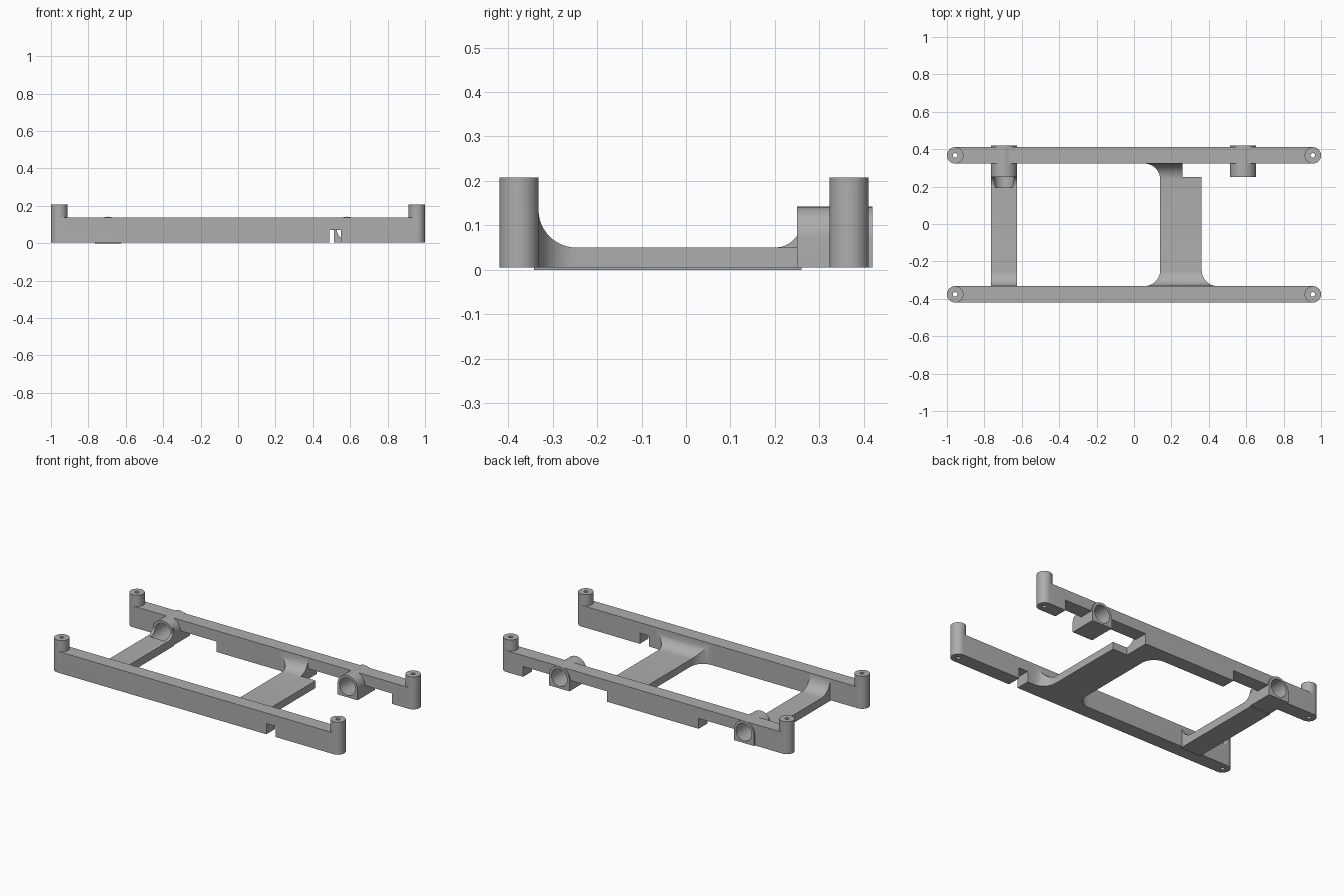
import bpy, bmesh, math
from mathutils import Vector

default = bpy.data.objects.get("Cube")
if default:
    bpy.data.objects.remove(default, do_unlink=True)

grey = bpy.data.materials.new("plain grey")
grey.use_nodes = True
grey.diffuse_color = (0.42, 0.42, 0.42, 1)
grey.node_tree.nodes["Principled BSDF"].inputs["Base Color"].default_value = (0.42, 0.42, 0.42, 1)

POST_X, POST_R, FRONT_Y, REAR_Y = 0.956, 0.044, -0.376, 0.367
BASE, RAIL_TOP, BAR_TOP = 0.005, 0.138, 0.05
BOSS_R, BORE_R, BOSS_Z = 0.07, 0.054, 0.072
BOSS_IN, BOSS_OUT = 0.25, 0.42
BOSS_XS = (-0.695, 0.583)


def prism(name, points, axis, low, high):
    """Extrude an outline given in the two other axes along the named axis."""
    place = {"X": lambda a, b: (low, a, b), "Y": lambda a, b: (a, low, b), "Z": lambda a, b: (a, b, low)}[axis]
    step = Vector([(high - low) * (axis == letter) for letter in "XYZ"])
    bm = bmesh.new()
    face = bm.faces.new([bm.verts.new(place(*p)) for p in points])
    top = bmesh.ops.extrude_face_region(bm, geom=[face])["geom"]
    bmesh.ops.translate(bm, vec=step, verts=[v for v in top if isinstance(v, bmesh.types.BMVert)])
    bmesh.ops.recalc_face_normals(bm, faces=bm.faces)
    mesh = bpy.data.meshes.new(name)
    bm.to_mesh(mesh)
    bm.free()
    obj = bpy.data.objects.new(name, mesh)
    bpy.context.collection.objects.link(obj)
    mesh.materials.append(grey)
    return obj


def arc(a, b, r, start, end, n=12):
    angles = [math.radians(start + (end - start) * i / n) for i in range(n + 1)]
    return [(a + r * math.cos(t), b + r * math.sin(t)) for t in angles]


def box(name, x, y, z):
    return prism(name, [(x[0], y[0]), (x[1], y[0]), (x[1], y[1]), (x[0], y[1])], "Z", *z)


def disc(name, a, b, r, axis, low, high):
    return prism(name, arc(a, b, r, 0, 360, 40)[:-1], axis, low, high)


def combine(target, other, operation):
    mod = target.modifiers.new(operation.lower(), "BOOLEAN")
    mod.operation, mod.object, mod.solver = operation, other, "EXACT"
    bpy.context.view_layer.objects.active = target
    bpy.ops.object.modifier_apply(modifier=mod.name)
    bpy.data.objects.remove(other, do_unlink=True)


def bore(target, x, start=0.195):
    combine(target, disc("bore_cutter", x, BOSS_Z, BORE_R, "Y", start, 0.5), "DIFFERENCE")


# Long rails with rounded ends, corner posts and screw holes
def make_rail(name, y):
    outline = arc(POST_X, y, POST_R, -90, 90) + arc(-POST_X, y, POST_R, 90, 270)
    rail = prism(name, outline, "Z", BASE, RAIL_TOP)
    for x in (-POST_X, POST_X):
        combine(rail, disc("post", x, y, POST_R, "Z", BASE, 0.208), "UNION")
        combine(rail, disc("screw_cutter", x, y, 0.012, "Z", -0.1, 0.3), "DIFFERENCE")
    return rail


front_rail = make_rail("front_rail", FRONT_Y)
notch = [(0.49, -0.1), (0.552, -0.1), (0.552, 0.072), (0.49, 0.072)]
combine(front_rail, prism("notch_cutter", notch, "Y", -0.5, -0.3), "DIFFERENCE")

# Clearances under the rear rail beside the bosses
rear_rail = make_rail("rear_rail", REAR_Y)
for x in ((BOSS_XS[0], -0.375), (0.26, 0.84)):
    combine(rear_rail, box("clearance_cutter", x, (0.3, 0.5), (-0.1, 0.07)), "DIFFERENCE")

# Arched bearing bosses through the rear rail
bosses = []
for side, x in zip(("right", "left"), BOSS_XS):
    arch = arc(x, BOSS_Z, BOSS_R, 0, 180, 24) + [(x - BOSS_R, BASE), (x + BOSS_R, BASE)]
    boss = prism(side + "_bearing_boss", arch, "Y", BOSS_IN, BOSS_OUT)
    bore(boss, x)
    bore(rear_rail, x)
    bosses.append(boss)

# Wide cross bar: side profile with sweeping ends, trimmed to a flared plan
F_IN, R_IN, FILLET = FRONT_Y + POST_R, REAR_Y - POST_R, 0.085
front_sweep = arc(F_IN + FILLET, BAR_TOP + FILLET, FILLET, 180, 270)
rear_sweep = arc(R_IN - FILLET, BAR_TOP + FILLET, FILLET, 270, 360)
side = [(F_IN - 0.01, BASE)] + [(F_IN - 0.01, BAR_TOP + FILLET)] + front_sweep + rear_sweep
side += [(R_IN + 0.01, BAR_TOP + FILLET), (R_IN + 0.01, BASE)]
cross_bar = prism("wide_cross_bar", side, "X", 0, 0.5)
L, R = 0.14, 0.362
plan = arc(R + FILLET, F_IN + FILLET, FILLET, 270, 180)
plan += [(R, BOSS_IN), (0.26, BOSS_IN), (0.26, R_IN + 0.02), (L - FILLET, R_IN + 0.02)]
plan += arc(L - FILLET, R_IN - FILLET, FILLET, 90, 0)
plan += arc(L - FILLET, F_IN + FILLET, FILLET, 0, -90)
plan += [(L - FILLET, F_IN - 0.02), (R + FILLET, F_IN - 0.02)]
combine(cross_bar, prism("plan_trimmer", plan, "Z", -0.1, 0.3), "INTERSECT")

# Narrow strap rising into the front rail and the right boss
x = BOSS_XS[0]
strap_side = [(F_IN - 0.01, 0), (F_IN - 0.01, BAR_TOP + FILLET)] + front_sweep
strap_side += arc(0.2, BAR_TOP + 0.06, 0.06, 270, 350) + [(BOSS_IN + 0.01, 0.11), (BOSS_IN + 0.01, 0)]
strap = prism("narrow_strap", strap_side, "X", x - BOSS_R, x + BOSS_R)
bore(strap, x)

for obj in [front_rail, rear_rail, cross_bar, strap] + bosses:
    bpy.ops.object.select_all(action="DESELECT")
    obj.select_set(True)
    bpy.context.view_layer.objects.active = obj
    bpy.ops.object.shade_smooth_by_angle(angle=math.radians(30))
